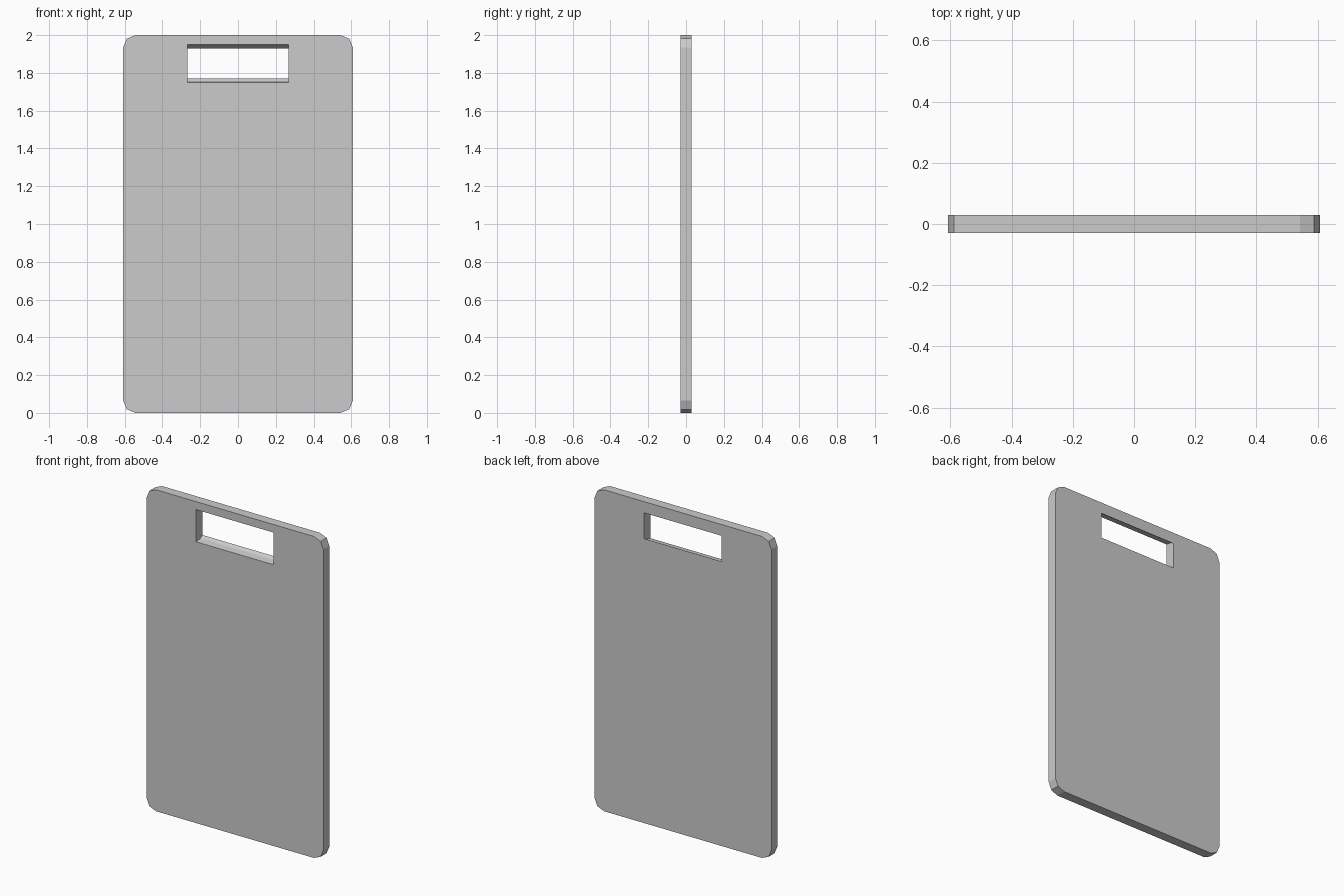
import bpy, bmesh
from math import sin, cos, pi
from mathutils import Vector

if "Cube" in bpy.data.objects:
    bpy.data.objects.remove(bpy.data.objects["Cube"])

HALF_W, HEIGHT, HALF_T, R = 0.608, 2.0, 0.03, 0.065


def prism(name, points, direction):
    """Extrude a closed outline along a direction into a flat-shaded solid."""
    bm = bmesh.new()
    face = bm.faces.new([bm.verts.new(p) for p in points])
    ext = bmesh.ops.extrude_face_region(bm, geom=[face])["geom"]
    moved = [v for v in ext if isinstance(v, bmesh.types.BMVert)]
    bmesh.ops.translate(bm, verts=moved, vec=Vector(direction))
    bmesh.ops.recalc_face_normals(bm, faces=bm.faces)
    mesh = bpy.data.meshes.new(name)
    bm.to_mesh(mesh)
    bm.free()
    obj = bpy.data.objects.new(name, mesh)
    bpy.context.collection.objects.link(obj)
    return obj


# Board: rounded rectangle with two-segment corners
outline = []
corners = [(1, 1), (-1, 1), (-1, -1), (1, -1)]
for quarter, (sx, sz) in enumerate(corners):
    cx = sx * (HALF_W - R)
    cz = HEIGHT / 2 + sz * (HEIGHT / 2 - R)
    for step in range(3):
        a = quarter * pi / 2 + step * pi / 4
        outline.append((cx + R * cos(a), -HALF_T, cz + R * sin(a)))
board = prism("board", outline, (0, 2 * HALF_T, 0))

# Handle slot: top and bottom curve inwards towards the back
SLOT_HALF, SLOT_Z = 0.267, 1.85
half = [(-0.06, 0.10), (-0.03, 0.10), (0.012, 0.094), (0.03, 0.08), (0.06, 0.08)]
profile = [(-SLOT_HALF, y, SLOT_Z + h) for y, h in half]
profile += [(-SLOT_HALF, y, SLOT_Z - h) for y, h in reversed(half)]
cutter = prism("handle_slot_cutter", profile, (2 * SLOT_HALF, 0, 0))
cutter.hide_render = True
cutter.display_type = 'WIRE'

cut = board.modifiers.new("handle_slot", 'BOOLEAN')
cut.operation = 'DIFFERENCE'
cut.solver = 'EXACT'
cut.object = cutter
